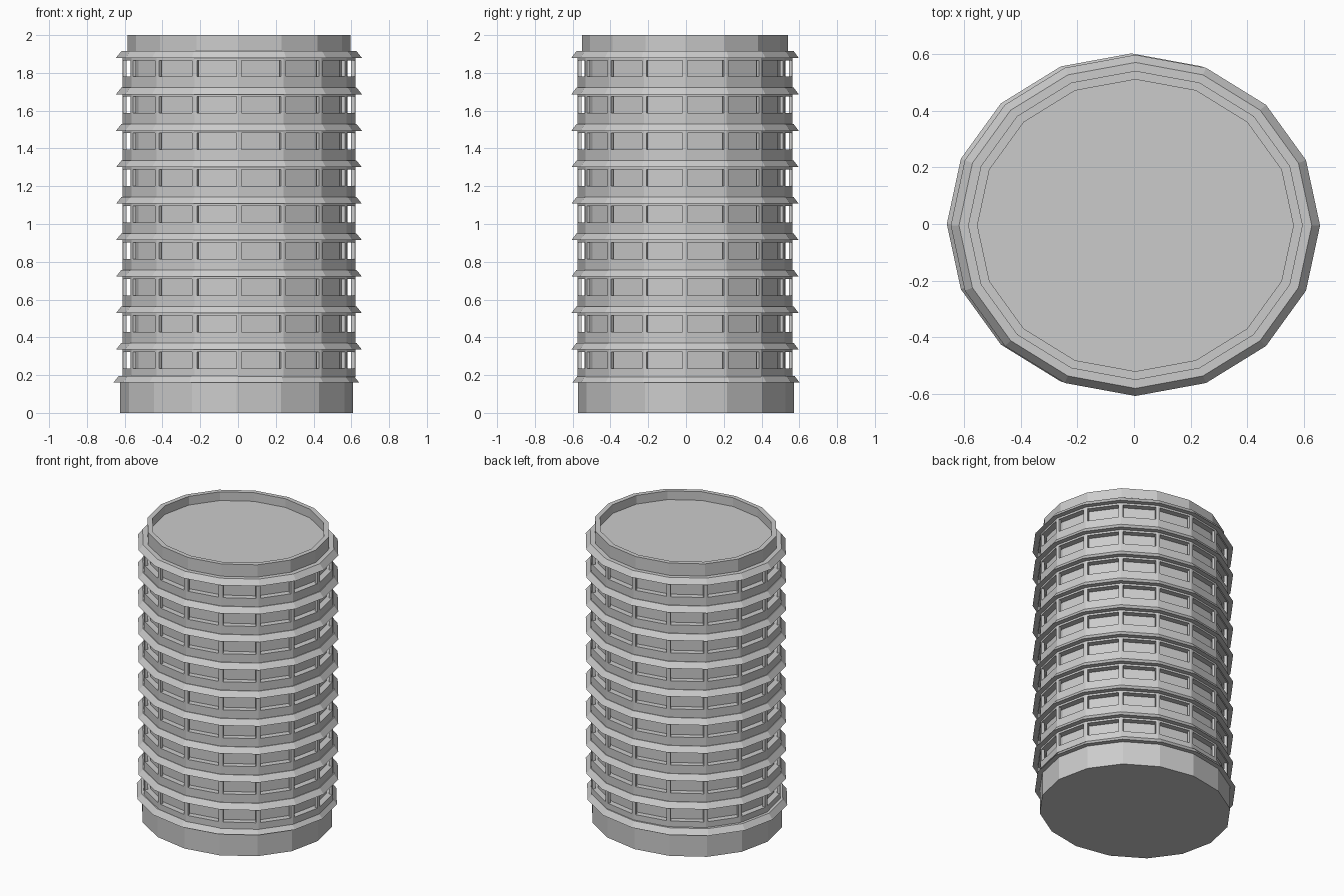
import bpy, math

if "Cube" in bpy.data.objects:
    bpy.data.objects.remove(bpy.data.objects["Cube"])

N = 16
mat = bpy.data.materials.new("plain_grey")
mat.diffuse_color = (0.6, 0.6, 0.6, 1)
mat.use_nodes = True
mat.node_tree.nodes["Principled BSDF"].inputs["Base Color"].default_value = mat.diffuse_color
RATIO = 0.57 / 0.617          # plan is a slightly squashed 16-gon
CX, CY = 0.005, -0.005        # upper storeys sit slightly off the base


def pt(i, r, cx, cy):
    a = 2 * math.pi * i / N
    return (cx + r * math.cos(a), cy + r * RATIO * math.sin(a))


def lerp(a, b, t):
    return tuple(p + (q - p) * t for p, q in zip(a, b))


def make(name, verts, faces):
    me = bpy.data.meshes.new(name)
    me.from_pydata(verts, [], faces)
    me.materials.append(mat)
    ob = bpy.data.objects.new(name, me)
    bpy.context.collection.objects.link(ob)
    return ob


def lathe(name, profile, closed=False, cx=CX, cy=CY):
    """Sweep (radius, z) points round the 16-gon; open profiles get capped."""
    verts = [(*pt(i, r, cx, cy), z) for r, z in profile for i in range(N)]
    m = len(profile)
    faces = []
    for k in range(m if closed else m - 1):
        a, b = k * N, ((k + 1) % m) * N
        for i in range(N):
            j = (i + 1) % N
            faces.append((a + i, a + j, b + j, b + i))
    if not closed:
        faces.append(tuple(reversed(range(N))))
        faces.append(tuple(range((m - 1) * N, m * N)))
    return make(name, verts, faces)


R, T, CORE = 0.617, 0.02, 0.575   # frame radius, frame thickness, glazing radius


def posts(name, z0, z1, f=0.06):
    """Thin angled posts at every corner of the 16-gon."""
    verts, faces = [], []
    for i in range(N):
        sec = []
        for r, order in ((R, (-1, 0, 1)), (R - T, (1, 0, -1))):
            p = pt(i, r, CX, CY)
            for s in order:
                sec.append(lerp(p, pt(i + s, r, CX, CY), f if s else 0))
        o = len(verts)
        verts += [(*p, z) for z in (z0, z1) for p in sec]
        for k in range(6):
            j = (k + 1) % 6
            faces.append((o + k, o + j, o + 6 + j, o + 6 + k))
        faces.append(tuple(o + k for k in reversed(range(6))))
        faces.append(tuple(o + 6 + k for k in range(6)))
    make(name, verts, faces)


# Base plinth
lathe("base", [(0.6175, 0), (0.6175, 0.16)], cx=-0.0075, cy=0)

# Inner wall behind the window openings
lathe("inner_wall", [(CORE, 0.16), (CORE, 1.9)])

# Sloping ledges, one per floor
bottoms = [0.16] + [0.335 + 0.1931 * k for k in range(9)]
for k, z in enumerate(bottoms):
    cx, cy = (-0.009, 0) if k == 0 else (CX, CY)
    lathe(f"ledge_{k}", [(0.651, z), (0.622, z + 0.036)], cx=cx, cy=cy)

# Window frames between ledges: lower band, upper band and posts
for k in range(9):
    lo, top = bottoms[k] + 0.03, bottoms[k + 1]
    w0, w1 = top - 0.1, top - 0.013
    lathe(f"lower_band_{k}", [(CORE - 0.01, lo), (R, lo), (R, w0), (CORE - 0.01, w0)], True)
    lathe(f"upper_band_{k}", [(CORE - 0.01, w1), (R, w1), (R, top + 0.002), (CORE - 0.01, top + 0.002)], True)
    posts(f"window_posts_{k}", w0 - 0.002, w1 + 0.002)

# Roof with raised rim and sunken floor
lathe("roof_rim", [(0.59, 1.9), (0.59, 2.0), (0.557, 2.0), (0.557, 1.94)])
